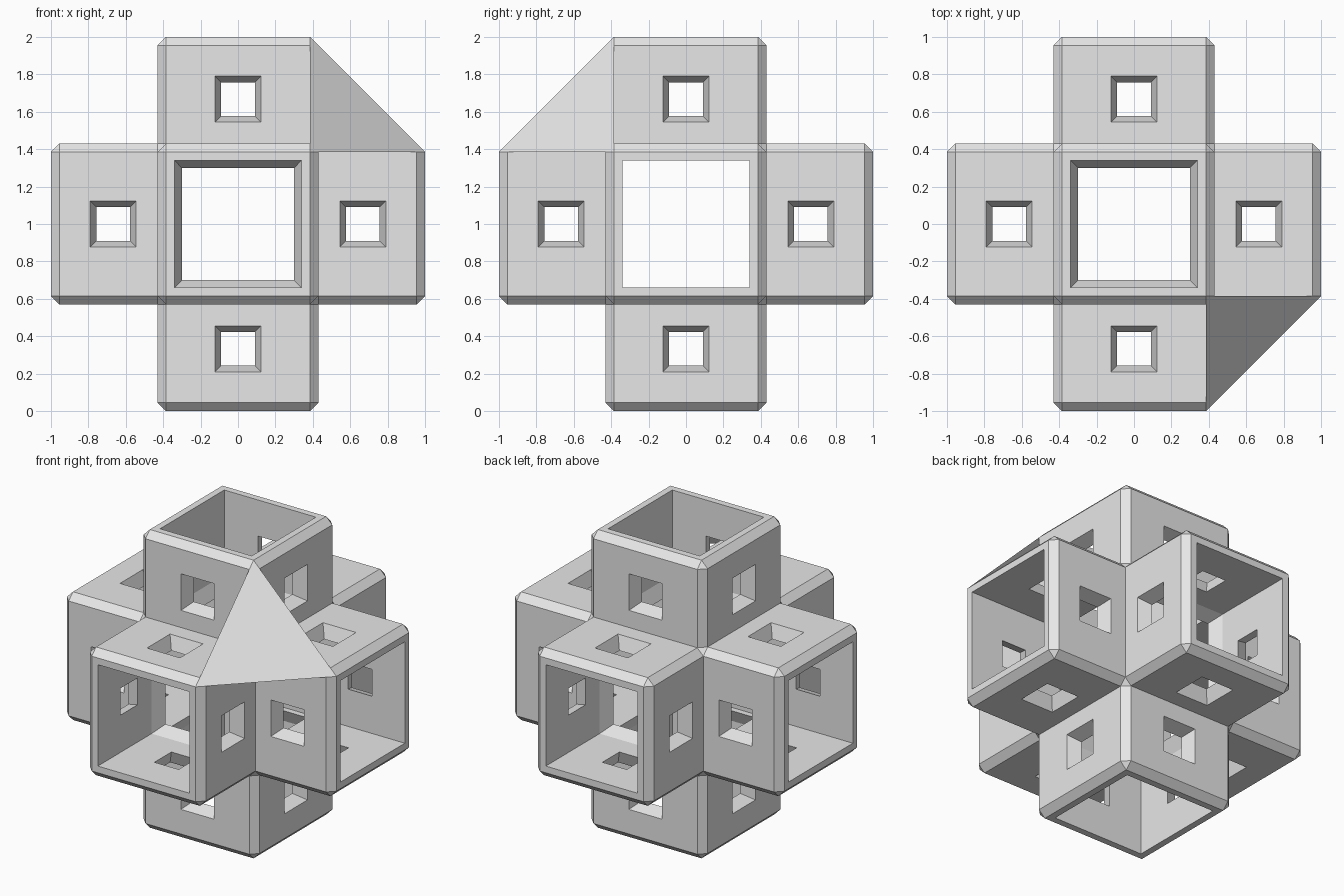
import bpy
import bmesh
from itertools import product
from mathutils import Vector

if "Cube" in bpy.data.objects:
    bpy.data.objects.remove(bpy.data.objects["Cube"])

OUT, FLAT, INN = 0.43, 0.385, 0.34      # outer half width, flat part, inner half width
END, TIP = 0.955, 1.0                   # arm length before and after the chamfer
THROAT = 0.30                           # narrow opening into the core
WIN_POS, WIN_OUT, WIN_IN = 0.6675, 0.1225, 0.09
CENTRE = Vector((0, 0, 1))

grey = bpy.data.materials.new("light_grey")
grey.use_nodes = True
colour = (0.8, 0.8, 0.8, 1)
grey.diffuse_color = colour
grey.node_tree.nodes["Principled BSDF"].inputs["Base Color"].default_value = colour


def finish(bm, name):
    mesh = bpy.data.meshes.new(name)
    bm.to_mesh(mesh)
    bm.free()
    mesh.materials.append(grey)
    obj = bpy.data.objects.new(name, mesh)
    bpy.context.collection.objects.link(obj)
    return obj


def face(bm, points):
    bm.faces.new([bm.verts.new(p + CENTRE) for p in points])


def add_wall(bm, along, out, narrow):
    """One side of an arm: window, chamfers, rim and inner opening."""
    side = along.cross(out)

    def at(u, v, w):
        return side * u + along * v + out * w

    def rect(half, low, high, w):
        return [at(-half, low, w), at(half, low, w), at(half, high, w), at(-half, high, w)]

    def band(a, b):
        for i in range(4):
            j = (i + 1) % 4
            face(bm, [a[i], a[j], b[j], b[i]])

    def strip(u0, v0, w0, u1, v1, w1):
        face(bm, [at(-u0, v0, w0), at(u0, v0, w0), at(u1, v1, w1), at(-u1, v1, w1)])

    # Outer skin, tapered window and inner skin
    start = OUT if narrow else INN
    hole_out = rect(WIN_OUT, WIN_POS - WIN_OUT, WIN_POS + WIN_OUT, OUT)
    hole_in = rect(WIN_IN, WIN_POS - WIN_IN, WIN_POS + WIN_IN, INN)
    band(rect(FLAT, OUT, END, OUT), hole_out)
    band(hole_out, hole_in)
    band(hole_in, rect(INN, start, TIP, INN))

    # End chamfer and rim
    strip(FLAT, END, OUT, FLAT, TIP, FLAT)
    strip(FLAT, TIP, FLAT, INN, TIP, INN)

    # Long edge chamfer and its corner
    face(bm, [at(FLAT, OUT, OUT), at(OUT, OUT, FLAT), at(OUT, END, FLAT), at(FLAT, END, OUT)])
    face(bm, [at(FLAT, END, OUT), at(OUT, END, FLAT), at(FLAT, TIP, FLAT)])

    # Tapered throat into the core
    if narrow:
        strip(INN, OUT, INN, THROAT, INN, THROAT)
        strip(THROAT, INN, THROAT, INN, INN, INN)


# Six hollow arms around an open core
bm = bmesh.new()
axes = [Vector((1, 0, 0)), Vector((0, 1, 0)), Vector((0, 0, 1))]
for i, sign in product(range(3), (-1, 1)):
    for j, facing in product(range(3), (-1, 1)):
        if j != i:
            add_wall(bm, axes[i] * sign, axes[j] * facing, narrow=i > 0)

# Small facets where three arms meet
for x, y, z in product((-1, 1), repeat=3):
    face(bm, [Vector((x * FLAT, y * OUT, z * OUT)),
              Vector((x * OUT, y * FLAT, z * OUT)),
              Vector((x * OUT, y * OUT, z * FLAT))])

bmesh.ops.remove_doubles(bm, verts=bm.verts, dist=0.0005)
bmesh.ops.recalc_face_normals(bm, faces=bm.faces)
finish(bm, "hollow_cross_frame")

# Sloping triangular panel over one corner
bm = bmesh.new()
face(bm, [Vector((FLAT, -FLAT, TIP)), Vector((FLAT, -TIP, FLAT)), Vector((TIP, -FLAT, FLAT))])
finish(bm, "corner_panel")
